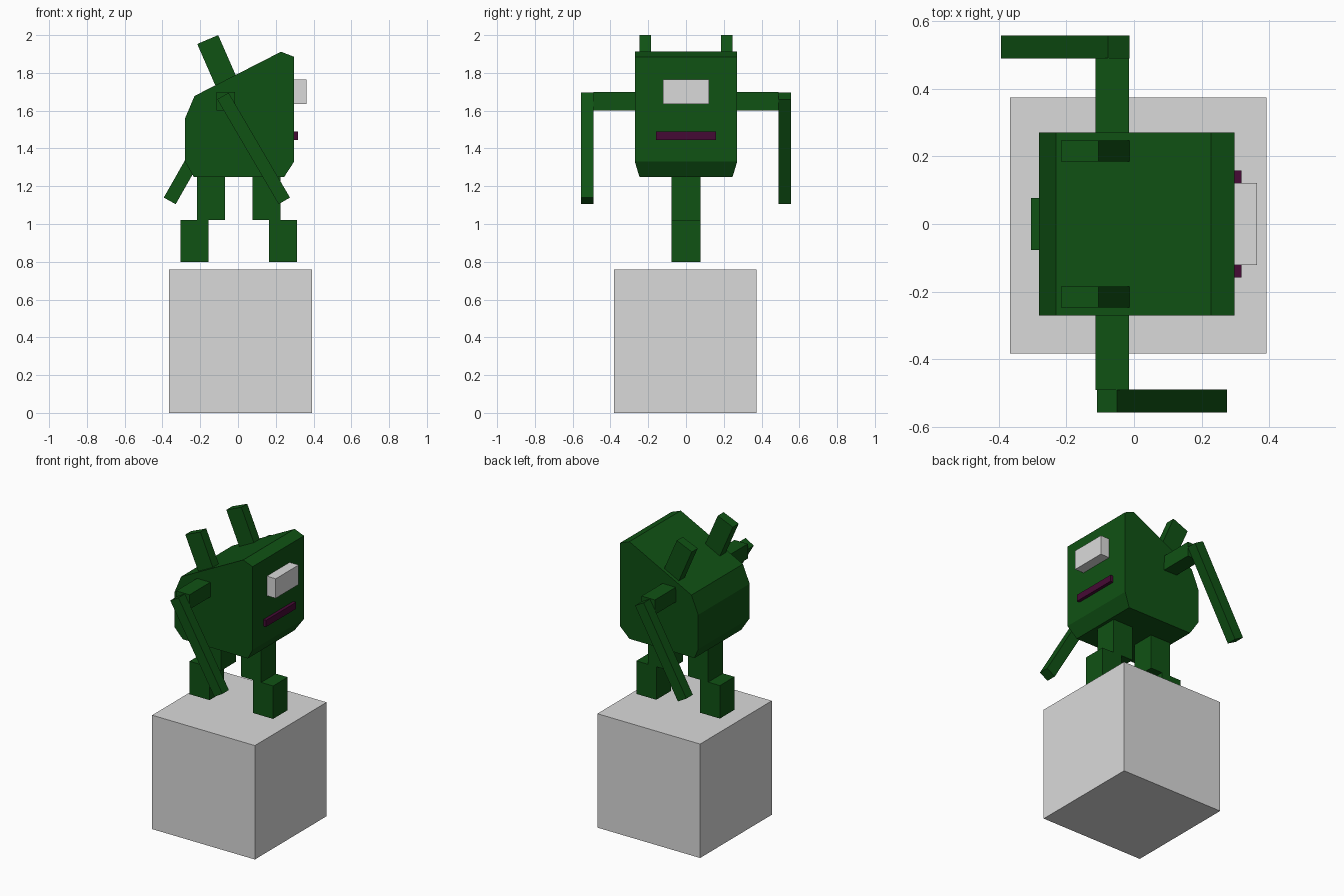
import bpy
import bmesh

cube = bpy.data.objects.get("Cube")
if cube:
    bpy.data.objects.remove(cube, do_unlink=True)


def material(name, rgb):
    m = bpy.data.materials.new(name)
    m.use_nodes = True
    m.diffuse_color = (*rgb, 1)
    m.node_tree.nodes["Principled BSDF"].inputs["Base Color"].default_value = (*rgb, 1)
    return m


GREEN = material("dark green", (0.005, 0.085, 0.007))
GREY = material("light grey", (0.7, 0.7, 0.7))
PLUM = material("dark plum", (0.06, 0.003, 0.035))


def prism(name, profile, y0, y1, mat):
    """Extrude a side profile of (x, z) points from y0 to y1."""
    bm = bmesh.new()
    face = bm.faces.new([bm.verts.new((x, y0, z)) for x, z in profile])
    ext = bmesh.ops.extrude_face_region(bm, geom=[face])
    for v in ext["geom"]:
        if isinstance(v, bmesh.types.BMVert):
            v.co.y = y1
    bmesh.ops.recalc_face_normals(bm, faces=bm.faces)
    mesh = bpy.data.meshes.new(name)
    bm.to_mesh(mesh)
    bm.free()
    mesh.materials.append(mat)
    obj = bpy.data.objects.new(name, mesh)
    bpy.context.collection.objects.link(obj)
    return obj


def box(name, x0, x1, y0, y1, z0, z1, mat):
    return prism(name, [(x0, z0), (x1, z0), (x1, z1), (x0, z1)], y0, y1, mat)


# Pedestal
box("pedestal", -0.366, 0.392, -0.382, 0.374, 0, 0.76, GREY)

# Body with sloped roof, narrowed at the underside
body = prism("body", [(-0.235, 1.25), (0.245, 1.25), (0.297, 1.33), (0.297, 1.885),
                      (0.228, 1.912), (-0.23, 1.678), (-0.28, 1.56), (-0.28, 1.33)],
             -0.271, 0.271, GREEN)
for v in body.data.vertices:
    if v.co.z < 1.26:
        v.co.y *= 0.91

# Face
box("eye", 0.29, 0.363, -0.121, 0.121, 1.635, 1.765, GREY)
box("mouth", 0.29, 0.318, -0.158, 0.158, 1.446, 1.49, PLUM)

# Legs and feet, one ahead of the other
for side, leg_x, foot_x in (("front", 0.077, 0.165), ("back", -0.218, -0.304)):
    box(side + "_leg", leg_x, leg_x + 0.148, -0.077, 0.077, 1.02, 1.26, GREEN)
    box(side + "_foot", foot_x, foot_x + 0.148, -0.077, 0.077, 0.8, 1.02, GREEN)

# Horns and shoulders on both sides
for side, s in (("left", 1), ("right", -1)):
    prism(side + "_horn", [(-0.216, 1.953), (-0.105, 2.0), (0.0, 1.76), (-0.111, 1.713)],
          s * 0.185, s * 0.247, GREEN)
    box(side + "_shoulder", -0.113, -0.015, s * 0.26, s * 0.49, 1.6, 1.698, GREEN)

# Swinging forearms: one forward, one back
prism("right_arm", [(-0.11, 1.66), (-0.05, 1.695), (0.275, 1.14), (0.215, 1.105)],
      -0.557, -0.489, GREEN)
prism("left_arm", [(-0.077, 1.695), (-0.014, 1.66), (-0.33, 1.105), (-0.393, 1.14)],
      0.489, 0.557, GREEN)
